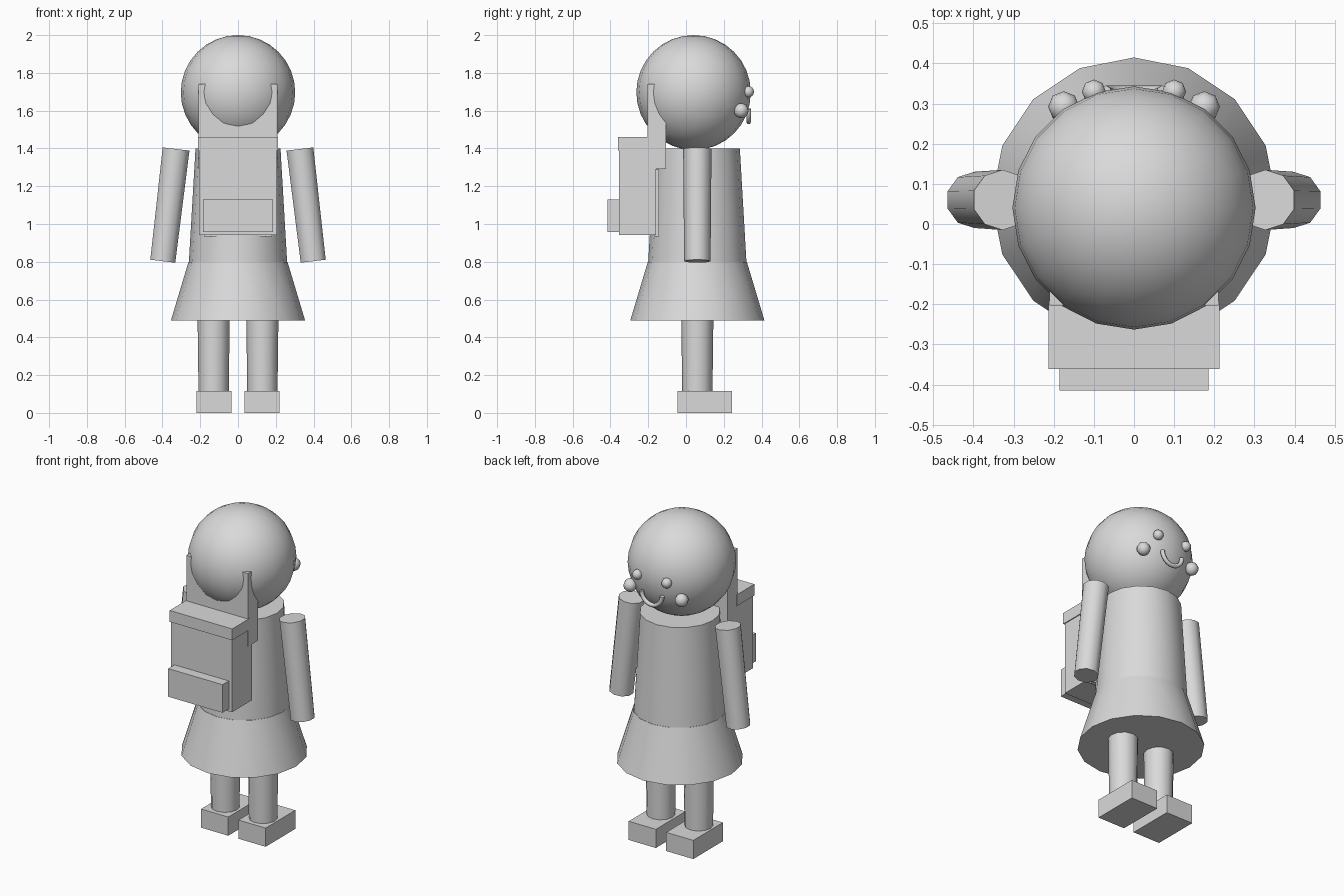
import bpy
import math

if "Cube" in bpy.data.objects:
    bpy.data.objects.remove(bpy.data.objects["Cube"])

grey = bpy.data.materials.new("plain_grey")
grey.diffuse_color = (0.7, 0.7, 0.7, 1)
grey.use_nodes = True
grey.node_tree.nodes["Principled BSDF"].inputs["Base Color"].default_value = grey.diffuse_color


def finish(name, smooth=True):
    ob = bpy.context.object
    ob.name = name
    ob.data.materials.append(grey)
    if smooth:
        bpy.ops.object.shade_smooth_by_angle(angle=math.radians(50))
    return ob


def cone(name, sides, r1, r2, centre, height, tilt=0):
    bpy.ops.mesh.primitive_cone_add(vertices=sides, radius1=r1, radius2=r2, depth=height,
                                    location=centre, rotation=(0, tilt, 0))
    return finish(name)


def ball(name, segments, rings, r, centre):
    bpy.ops.mesh.primitive_uv_sphere_add(segments=segments, ring_count=rings,
                                         radius=r, location=centre)
    return finish(name)


def box(name, lo, hi):
    bpy.ops.mesh.primitive_cube_add(size=1, location=[(a + b) / 2 for a, b in zip(lo, hi)])
    bpy.context.object.scale = [b - a for a, b in zip(lo, hi)]
    bpy.ops.object.transform_apply(location=False, rotation=False, scale=True)
    return finish(name, False)


Y = 0.06  # body axis

# Dress
cone("skirt", 16, 0.355, 0.262, (0, Y, 0.645), 0.31)
cone("torso", 16, 0.26, 0.225, (0, Y, 1.1), 0.6)

# Head, with the hair as a slightly larger shifted ball
ball("head", 20, 16, 0.3005, (0, 0.042, 1.692))
ball("hair", 20, 16, 0.303, (0, 0.04, 1.697))

# Limbs, shoes and face details on both sides
for s, side in ((-1, "left"), (1, "right")):
    cone(f"{side}_arm", 10, 0.07, 0.075, (s * 0.363, Y, 1.1), 0.598, -s * 0.118)
    cone(f"{side}_leg", 12, 0.08, 0.085, (s * 0.129, Y, 0.3), 0.4)
    x0, x1 = sorted((s * 0.035, s * 0.22))
    box(f"{side}_shoe", (x0, -0.045, 0), (x1, 0.243, 0.115))
    ball(f"{side}_eye", 8, 8, 0.03, (s * 0.1, 0.33, 1.7))
    ball(f"{side}_cheek", 8, 8, 0.039, (s * 0.175, 0.292, 1.6))
    x0, x1 = sorted((s * 0.11, s * 0.18))
    box(f"{side}_strap", (x0, -0.17, 0.935), (x1, -0.142, 1.288))

# Smile: half ring
curve = bpy.data.curves.new("smile", 'CURVE')
curve.dimensions = '3D'
curve.bevel_depth = 0.013
curve.bevel_resolution = 1
curve.use_fill_caps = True
path = curve.splines.new('POLY')
path.points.add(12)
for i, p in enumerate(path.points):
    a = math.pi * (1 + i / 12)
    p.co = (0.07 * math.cos(a), 0.332, 1.61 + 0.07 * math.sin(a), 1)
    path.use_smooth = True
smile = bpy.data.objects.new("smile", curve)
bpy.context.collection.objects.link(smile)
curve.materials.append(grey)

# Backpack
box("backpack_body", (-0.207, -0.354, 0.943), (0.207, -0.16, 1.4))
box("backpack_flap", (-0.213, -0.361, 1.39), (0.213, -0.19, 1.46))
box("backpack_pocket", (-0.185, -0.415, 0.957), (0.185, -0.35, 1.13))
box("backpack_back_plate", (-0.21, -0.203, 1.29), (0.21, -0.106, 1.74))
